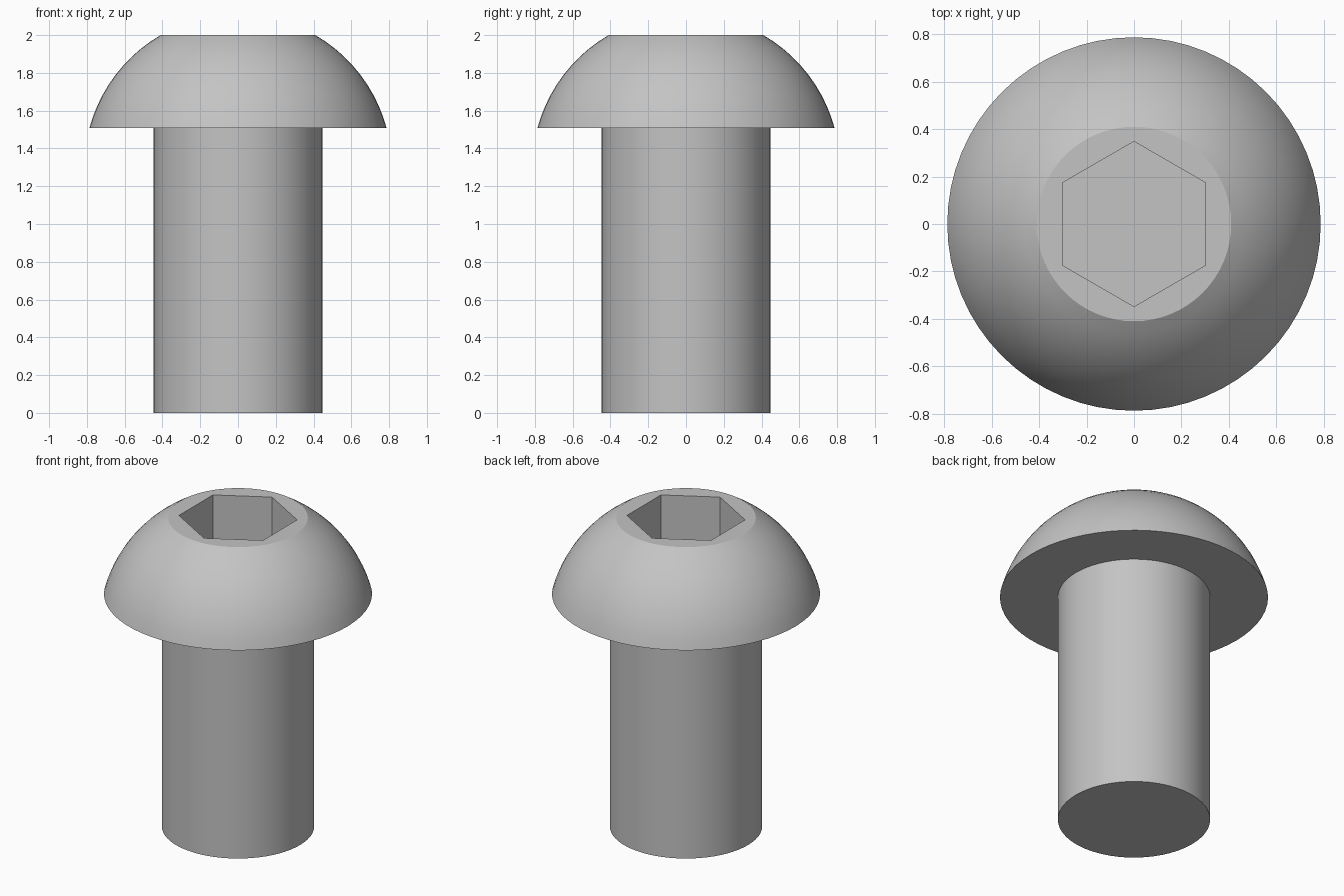
import bpy, bmesh, math
from mathutils import Matrix, Vector

if "Cube" in bpy.data.objects:
    bpy.data.objects.remove(bpy.data.objects["Cube"], do_unlink=True)

SIDES = 64
SHANK_R, HEAD_R, RIM_R = 0.447, 0.787, 0.41
HEAD_Z, TOP_Z = 1.507, 2.0
SOCKET_R, SOCKET_DEPTH = 0.348, 0.32

# Steel material
steel = bpy.data.materials.new("steel_grey")
steel.use_nodes = True
colour = (0.55, 0.55, 0.55, 1)
steel.diffuse_color = colour
steel.node_tree.nodes["Principled BSDF"].inputs["Base Color"].default_value = colour


def make_object(name, bm):
    bmesh.ops.recalc_face_normals(bm, faces=bm.faces)
    mesh = bpy.data.meshes.new(name)
    bm.to_mesh(mesh)
    bm.free()
    mesh.materials.append(steel)
    obj = bpy.data.objects.new(name, mesh)
    bpy.context.collection.objects.link(obj)
    return obj


def dome_profile(steps=10):
    """Arc centred on the axis, running from the head's edge to its flat top."""
    cz = (RIM_R**2 + TOP_Z**2 - HEAD_R**2 - HEAD_Z**2) / (2 * (TOP_Z - HEAD_Z))
    radius = math.hypot(RIM_R, TOP_Z - cz)
    start = math.atan2(HEAD_Z - cz, HEAD_R)
    end = math.atan2(TOP_Z - cz, RIM_R)
    angles = [start + (end - start) * i / steps for i in range(steps + 1)]
    return [(radius * math.cos(a), cz + radius * math.sin(a)) for a in angles]


# Shank and domed head, turned from one profile
profile = [(SHANK_R, 0), (SHANK_R, HEAD_Z)] + dome_profile()
bm = bmesh.new()
verts = [bm.verts.new((r, 0, z)) for r, z in profile]
edges = [bm.edges.new(pair) for pair in zip(verts, verts[1:])]
bmesh.ops.spin(bm, geom=verts + edges, cent=(0, 0, 0), axis=(0, 0, 1),
               angle=math.tau, steps=SIDES, use_merge=True)
bmesh.ops.remove_doubles(bm, verts=bm.verts, dist=0.0001)
# Flat end caps
bmesh.ops.holes_fill(bm, edges=[e for e in bm.edges if e.is_boundary], sides=0)
bolt = make_object("bolt_body", bm)

# Hexagonal socket, with corners towards the front and back
bm = bmesh.new()
place = Matrix.Translation(Vector((0, 0, TOP_Z))) @ Matrix.Rotation(math.pi / 2, 4, "Z")
bmesh.ops.create_cone(bm, cap_ends=True, segments=6, radius1=SOCKET_R,
                      radius2=SOCKET_R, depth=2 * SOCKET_DEPTH, matrix=place)
# Turn the hexagon if its first corner is not on the y axis
if min(abs(v.co.x) for v in bm.verts) > 0.01:
    bmesh.ops.rotate(bm, verts=bm.verts, matrix=Matrix.Rotation(math.pi / 6, 3, "Z"))
cutter = make_object("socket_cutter", bm)
cutter.hide_render = True

cut = bolt.modifiers.new("hex_socket", "BOOLEAN")
cut.operation = "DIFFERENCE"
cut.solver = "EXACT"
cut.object = cutter

bpy.ops.object.select_all(action="DESELECT")
bpy.context.view_layer.objects.active = bolt
bolt.select_set(True)
bpy.ops.object.modifier_apply(modifier=cut.name)
bpy.data.objects.remove(cutter, do_unlink=True)

# Smooth round surfaces, keeping the rims and socket crisp
bpy.ops.object.shade_smooth_by_angle(angle=math.radians(25))
